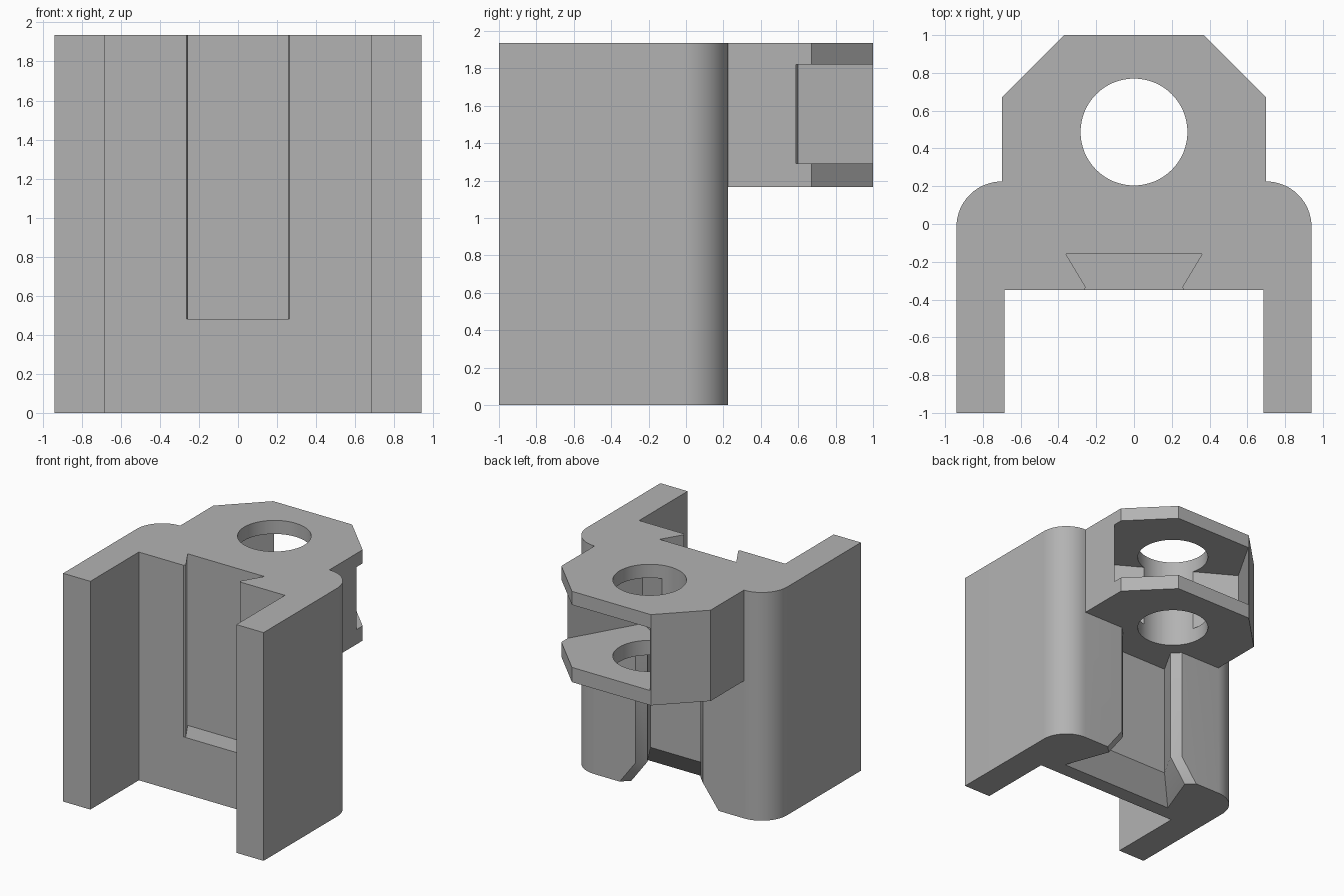
import bpy, bmesh, math
from mathutils import Vector

cube = bpy.data.objects.get("Cube")
if cube:
    bpy.data.objects.remove(cube, do_unlink=True)

grey = bpy.data.materials.new("plain_grey")
grey.use_nodes = True
grey.diffuse_color = (0.45, 0.45, 0.45, 1)
grey.node_tree.nodes["Principled BSDF"].inputs["Base Color"].default_value = grey.diffuse_color

TOP, LUG_BASE = 1.935, 1.165


def loft(name, levels):
    """Closed solid through matching outlines, given as (z, points) from low to high."""
    bm = bmesh.new()
    rings = [[bm.verts.new((x, y, z)) for x, y in pts] for z, pts in levels]
    bm.faces.new(rings[0])
    bm.faces.new(rings[-1])
    n = len(rings[0])
    for low, high in zip(rings, rings[1:]):
        for i in range(n):
            j = (i + 1) % n
            bm.faces.new((low[i], low[j], high[j], high[i]))
    bmesh.ops.recalc_face_normals(bm, faces=bm.faces)
    mesh = bpy.data.meshes.new(name)
    bm.to_mesh(mesh)
    bm.free()
    mesh.materials.append(grey)
    obj = bpy.data.objects.new(name, mesh)
    bpy.context.collection.objects.link(obj)
    return obj


def prism(name, pts, z0, z1):
    return loft(name, [(z0, pts), (z1, pts)])


def mirrored(half):
    """Complete a right-hand half outline across x = 0."""
    return half + [(-x, y) for x, y in reversed(half)]


def combine(target, tool, operation):
    mod = target.modifiers.new(operation, 'BOOLEAN')
    mod.operation, mod.solver, mod.object = operation, 'EXACT', tool
    bpy.context.view_layer.objects.active = target
    bpy.ops.object.modifier_apply(modifier=mod.name)
    bpy.data.objects.remove(tool, do_unlink=True)


# Channel body with rounded rear corners
arc = [(0.7 + 0.24 * math.cos(a), -0.015 + 0.24 * math.sin(a))
       for a in (math.pi / 2 * i / 16 for i in range(17))]
body = prism("bracket_body", mirrored([(0.685, -0.35), (0.685, -1), (0.94, -1)] + arc), 0, TOP)

# Rear hinge lug
lug = prism("hinge_lug", mirrored([(0.7, 0), (0.7, 0.67), (0.37, 1)]), LUG_BASE, TOP)
combine(body, lug, 'UNION')

# Vertical bore
bore = [(0.283 * math.cos(a), 0.487 + 0.283 * math.sin(a))
        for a in (math.tau * i / 64 for i in range(64))]
combine(body, prism("bore_cutter", bore, 1, 2.2), 'DIFFERENCE')

# Slanted knuckle pocket, open to the rear and one side
along = Vector((0.5, math.sqrt(0.75)))
across = Vector((along.y, -along.x))
centre = Vector((0, 0.487))
pocket = [tuple(centre + across * u + along * v)
          for u, v in ((-0.572, -0.2), (0.556, -0.2), (0.556, 1.5), (-0.572, 1.5))]
combine(body, prism("pocket_cutter", pocket, 1.29, 1.82), 'DIFFERENCE')

# Front dovetail slot with a chamfered mouth, open at the top
slot = mirrored([(0.36, -0.16), (0.255, -0.335), (0.29, -0.39)])
combine(body, prism("front_slot_cutter", slot, 0.48, 2.2), 'DIFFERENCE')

# Rear dovetail slot, flared at its lower end
neck = mirrored([(0.38, -0.07), (0.25, 0.16), (0.4, 0.31)])
flare = mirrored([(0.54, -0.22), (0.4, 0.16), (0.55, 0.31)])
rear = loft("rear_slot_cutter", [(-0.1, flare), (0, flare), (0.2, neck), (LUG_BASE, neck)])
combine(body, rear, 'DIFFERENCE')

bpy.ops.object.select_all(action='DESELECT')
body.select_set(True)
bpy.context.view_layer.objects.active = body
bpy.ops.object.shade_smooth_by_angle(angle=math.radians(30))
